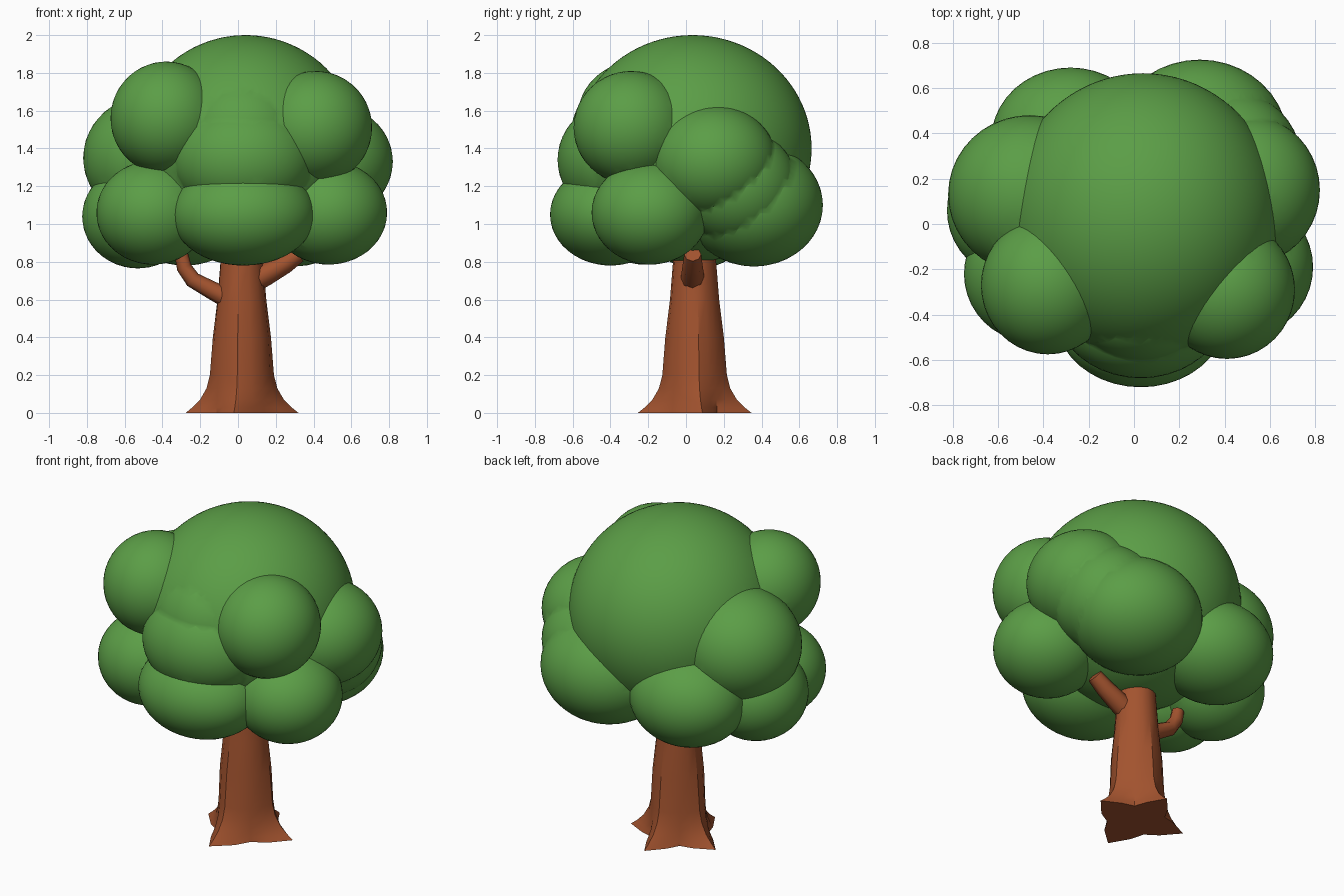
import bpy, bmesh, math
from mathutils import Vector

if "Cube" in bpy.data.objects:
    bpy.data.objects.remove(bpy.data.objects["Cube"])


def material(name, rgb):
    m = bpy.data.materials.new(name)
    m.diffuse_color = (*rgb, 1)
    m.use_nodes = True
    m.node_tree.nodes["Principled BSDF"].inputs["Base Color"].default_value = m.diffuse_color
    return m


GREEN = material("leaf green", (0.105, 0.340, 0.062))
BROWN = material("bark brown", (0.365, 0.087, 0.028))


def activate(ob):
    bpy.ops.object.select_all(action='DESELECT')
    ob.select_set(True)
    bpy.context.view_layer.objects.active = ob


def mesh_object(name, bm, mat):
    me = bpy.data.meshes.new(name)
    bmesh.ops.recalc_face_normals(bm, faces=bm.faces)
    bm.to_mesh(me)
    bm.free()
    me.materials.append(mat)
    ob = bpy.data.objects.new(name, me)
    bpy.context.collection.objects.link(ob)
    return ob


def blob(name, centre, radii, subdiv=4):
    bm = bmesh.new()
    bmesh.ops.create_icosphere(bm, subdivisions=subdiv, radius=1)
    for v in bm.verts:
        v.co = Vector([c + r * a for c, r, a in zip(centre, radii, v.co)])
    return mesh_object(name, bm, GREEN)


# Foliage: one large crown ball united with smaller clumps
foliage = blob("foliage", (0.04, 0.035, 1.40), (0.605, 0.63, 0.60), 5)
clumps = [
    ((-0.38, -0.27, 1.56), (0.295, 0.305, 0.30)),   # upper left
    ((0.41, -0.29, 1.51), (0.30, 0.305, 0.30)),     # upper right
    ((0.03, -0.25, 1.47), (0.36, 0.36, 0.34)),      # fill above middle front
    ((0.03, -0.36, 1.34), (0.38, 0.32, 0.31)),      # middle front
    ((0.03, -0.40, 1.05), (0.38, 0.32, 0.27)),      # lower front
    ((-0.45, -0.22, 1.06), (0.30, 0.30, 0.275)),    # lower front left
    ((-0.53, 0.06, 1.04), (0.295, 0.30, 0.275)),    # lower left
    ((-0.46, 0.13, 1.35), (0.36, 0.35, 0.335)),     # middle left
    ((0.48, -0.19, 1.06), (0.31, 0.31, 0.275)),     # lower right
    ((0.50, 0.15, 1.33), (0.32, 0.33, 0.30)),       # middle right
    ((0.42, 0.27, 1.20), (0.32, 0.32, 0.31)),       # fill at the back right
    ((0.29, 0.36, 1.10), (0.39, 0.365, 0.325)),     # lower back right
    ((-0.28, 0.37, 1.07), (0.35, 0.32, 0.29)),      # lower back left
]
activate(foliage)
for i, (c, r) in enumerate(clumps):
    ob = blob("clump_%d" % i, c, r)
    mod = foliage.modifiers.new("union", 'BOOLEAN')
    mod.operation = 'UNION'
    mod.solver = 'EXACT'
    mod.object = ob
    bpy.ops.object.modifier_apply(modifier=mod.name)
    bpy.data.objects.remove(ob)
activate(foliage)
bpy.ops.object.shade_smooth_by_angle(angle=math.radians(40))

# Trunk: rings that flare into four pointed roots at the ground
roots = [8, 85, 169, 262]
weights = [1, 0.35, 0.0, 0.35]
# height, valley radius, root radius
rings = [(0, 0.165, 0.303), (0.03, 0.163, 0.265), (0.07, 0.16, 0.225),
         (0.13, 0.157, 0.19), (0.20, 0.152, 0.172), (0.40, 0.145, 0.156),
         (0.60, 0.126, 0.131), (0.80, 0.112, 0.115), (0.87, 0.11, 0.112)]
bm = bmesh.new()
loops = []
for z, valley, tip in rings:
    loop = []
    for k, a0 in enumerate(roots):
        a1 = roots[(k + 1) % 4] + (360 if k == 3 else 0)
        for j, w in enumerate(weights):
            a = math.radians(a0 + (a1 - a0) * j / 4)
            r = valley + (tip - valley) * w
            loop.append(bm.verts.new((0.02 + r * math.cos(a), 0.045 + r * math.sin(a), z)))
    loops.append(loop)
for lo, hi in zip(loops, loops[1:]):
    for i in range(16):
        j = (i + 1) % 16
        bm.faces.new((lo[i], lo[j], hi[j], hi[i]))
bm.faces.new(loops[0])
bm.faces.new(loops[-1])
trunk = mesh_object("trunk", bm, BROWN)
activate(trunk)
bpy.ops.object.shade_smooth_by_angle(angle=math.radians(30))


# Branches: tapered tubes from the trunk into the leaves
def branch(name, points):
    cu = bpy.data.curves.new(name, 'CURVE')
    cu.dimensions = '3D'
    cu.bevel_depth = 1
    cu.bevel_resolution = 2
    cu.use_fill_caps = True
    sp = cu.splines.new('POLY')
    sp.points.add(len(points) - 1)
    for p, (x, y, z, r) in zip(sp.points, points):
        p.co = (x, y, z, 1)
        p.radius = r
    cu.materials.append(BROWN)
    ob = bpy.data.objects.new(name, cu)
    bpy.context.collection.objects.link(ob)
    activate(ob)
    bpy.ops.object.convert(target='MESH')
    bpy.ops.object.shade_smooth_by_angle(angle=math.radians(50))


branch("left_branch", [(-0.05, 0.03, 0.605, 0.055), (-0.14, 0.03, 0.65, 0.048),
                       (-0.24, 0.03, 0.705, 0.043), (-0.285, 0.03, 0.77, 0.04),
                       (-0.30, 0.03, 0.84, 0.036)])
branch("right_branch", [(0.06, 0.035, 0.69, 0.065), (0.15, 0.035, 0.735, 0.06),
                        (0.25, 0.035, 0.79, 0.052), (0.32, 0.035, 0.84, 0.045)])
